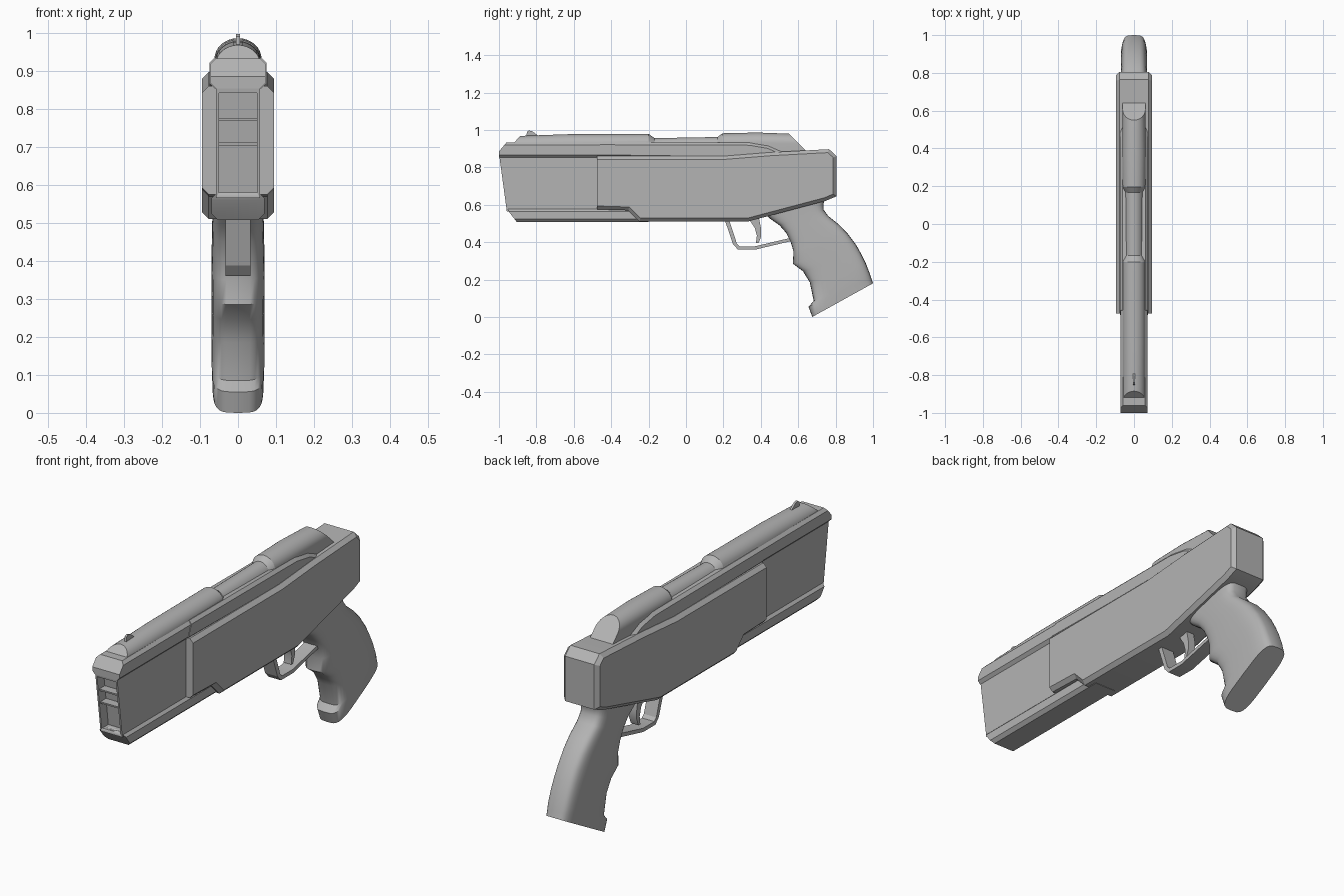
import bpy, bmesh, math

if "Cube" in bpy.data.objects:
    bpy.data.objects.remove(bpy.data.objects["Cube"])

# Mid-grey finish shared by every part
grey = bpy.data.materials.new("mid_grey")
grey.diffuse_color = (0.455, 0.455, 0.455, 1.0)
grey.use_nodes = True
grey.node_tree.nodes["Principled BSDF"].inputs["Base Color"].default_value = grey.diffuse_color


def finish(name, bm, angle=30):
    bmesh.ops.recalc_face_normals(bm, faces=bm.faces)
    me = bpy.data.meshes.new(name)
    bm.to_mesh(me)
    bm.free()
    me.materials.append(grey)
    ob = bpy.data.objects.new(name, me)
    bpy.context.collection.objects.link(ob)
    bpy.ops.object.select_all(action='DESELECT')
    ob.select_set(True)
    bpy.context.view_layer.objects.active = ob
    bpy.ops.object.shade_smooth_by_angle(angle=math.radians(angle))
    return ob


def prism(name, profile, half, bevel=0.0, angle=20):
    """Side profile (y, z) extruded to x = +-half; long rims chamfered, front end left square."""
    bm = bmesh.new()
    a = [bm.verts.new((-half, y, z)) for y, z in profile]
    b = [bm.verts.new((half, y, z)) for y, z in profile]
    caps = [bm.faces.new(a), bm.faces.new(b[::-1])]
    n = len(profile)
    for i in range(n):
        j = (i + 1) % n
        bm.faces.new((a[i], b[i], b[j], a[j]))
    bmesh.ops.recalc_face_normals(bm, faces=bm.faces)
    if bevel:
        front = min(y for y, z in profile) + 0.052
        rim = [e for f in caps for e in f.edges
               if max(v.co.y for v in e.verts) > front]
        bmesh.ops.bevel(bm, geom=rim, offset=bevel, segments=1,
                        affect='EDGES', clamp_overlap=True)
    return finish(name, bm, angle)


def loft(name, rings, angle=35):
    bm = bmesh.new()
    vs = [[bm.verts.new(p) for p in r] for r in rings]
    n = len(vs[0])
    for r, s in zip(vs, vs[1:]):
        for i in range(n):
            j = (i + 1) % n
            bm.faces.new((r[i], r[j], s[j], s[i]))
    bm.faces.new(vs[0])
    bm.faces.new(vs[-1])
    return finish(name, bm, angle)


# Wide rear shell
prism("rear_shell", [(-0.475, 0.86), (0.20, 0.86), (0.45, 0.88), (0.765, 0.897),
                     (0.805, 0.86), (0.805, 0.645), (0.745, 0.62), (0.33, 0.51),
                     (-0.25, 0.51), (-0.31, 0.57), (-0.475, 0.575)], 0.095, 0.018)

# Narrow front frame with one tall muzzle recess
frame = prism("front_frame", [(-0.998, 0.86), (-0.958, 0.565), (-0.40, 0.565), (-0.40, 0.86)],
              0.058)


def slanted(name, z0, z1, d0, d1, half):
    """Slab parallel to the slanted muzzle face, between depths d0 and d1 behind it."""
    y0, y1 = (-0.998 + (0.86 - z) * 0.1356 for z in (z0, z1))
    return prism(name, [(y1 + d0, z1), (y0 + d0, z0), (y0 + d1, z0), (y1 + d1, z1)], half)


cutter = slanted("muzzle_cutter", 0.58, 0.842, -0.05, 0.05, 0.05)
cutter.hide_render = True
cutter.hide_set(True)
mod = frame.modifiers.new("recess", 'BOOLEAN')
mod.operation = 'DIFFERENCE'
mod.object = cutter
mod.solver = 'EXACT'

# Cross bars inside the recess
for k, (z0, z1) in enumerate([(0.704, 0.712), (0.768, 0.776)]):
    slanted("muzzle_bar_%d" % k, z0, z1, 0.008, 0.055, 0.0505)

# Lower rail, slide base and shoulder
prism("lower_rail", [(-0.955, 0.58), (-0.945, 0.56), (-0.905, 0.508), (-0.20, 0.508),
                     (-0.20, 0.58)], 0.07, 0.016)
prism("slide_base", [(-1.0, 0.853), (-1.0, 0.885), (-0.96, 0.933), (-0.42, 0.933),
                     (-0.42, 0.853)], 0.072, 0.014)
prism("slide_shoulder", [(-0.485, 0.853), (-0.455, 0.935), (0.34, 0.932), (0.44, 0.915),
                         (0.54, 0.87), (0.54, 0.84)], 0.075, 0.014)

# Rounded slide top, waisted at the exposed barrel: y at base, y at top, half width, top z
BASE = 0.865
stations = [(-0.985, -0.885, 0.06, 0.968), (-0.63, -0.63, 0.06, 0.977),
            (-0.20, -0.20, 0.06, 0.979), (-0.168, -0.168, 0.05, 0.956),
            (0.168, 0.168, 0.05, 0.962), (0.195, 0.195, 0.06, 0.982),
            (0.38, 0.38, 0.062, 0.986), (0.665, 0.55, 0.06, 0.98)]
rings = []
for yb, yt, w, zt in stations:
    spring = zt - 0.055
    sec = [(-w, BASE), (w, BASE)]
    sec += [(w * math.cos(math.pi * i / 16), spring + 0.055 * math.sin(math.pi * i / 16))
            for i in range(17)]
    rings.append([(x, yb + (yt - yb) * (z - BASE) / (zt - BASE), z) for x, z in sec])
loft("slide_top", rings, 22)

# Front sight
prism("front_sight", [(-0.855, 0.96), (-0.85, 0.99), (-0.84, 0.997), (-0.82, 0.992),
                      (-0.785, 0.965)], 0.005)

# Contoured grip: front y, z, rear y, z, half width
grip = [(0.41, 0.56, 0.75, 0.65, 0.067), (0.45, 0.525, 0.735, 0.605, 0.067),
        (0.50, 0.49, 0.735, 0.575, 0.067), (0.535, 0.45, 0.76, 0.54, 0.068),
        (0.56, 0.40, 0.82, 0.492, 0.069), (0.575, 0.35, 0.865, 0.445, 0.07),
        (0.571, 0.285, 0.91, 0.385, 0.07), (0.625, 0.245, 0.938, 0.335, 0.07),
        (0.662, 0.185, 0.96, 0.29, 0.07), (0.683, 0.085, 0.983, 0.232, 0.07),
        (0.655, 0.055, 0.99, 0.21, 0.069), (0.675, 0.0, 1.0, 0.18, 0.067)]
rings = []
for fy, fz, ry, rz, w in grip:
    ring = []
    for i in range(32):
        t = 2 * math.pi * i / 32
        c, s = math.cos(t), math.sin(t)
        u = math.copysign(abs(c) ** 0.5, c) * 0.5 + 0.5
        ring.append((w * math.copysign(abs(s) ** 0.5, s),
                     fy + (ry - fy) * u, fz + (rz - fz) * u))
    rings.append(ring)
loft("grip", rings, 45)

# Trigger guard and trigger
prism("trigger_guard", [(0.205, 0.525), (0.252, 0.388), (0.278, 0.36), (0.37, 0.36),
                        (0.56, 0.405), (0.56, 0.423), (0.37, 0.378), (0.287, 0.378),
                        (0.272, 0.392), (0.228, 0.525)], 0.033)
prism("trigger", [(0.335, 0.525), (0.368, 0.475), (0.379, 0.435), (0.374, 0.395),
                  (0.388, 0.395), (0.402, 0.43), (0.402, 0.47), (0.39, 0.53)],
      0.02, 0.0, 40)
